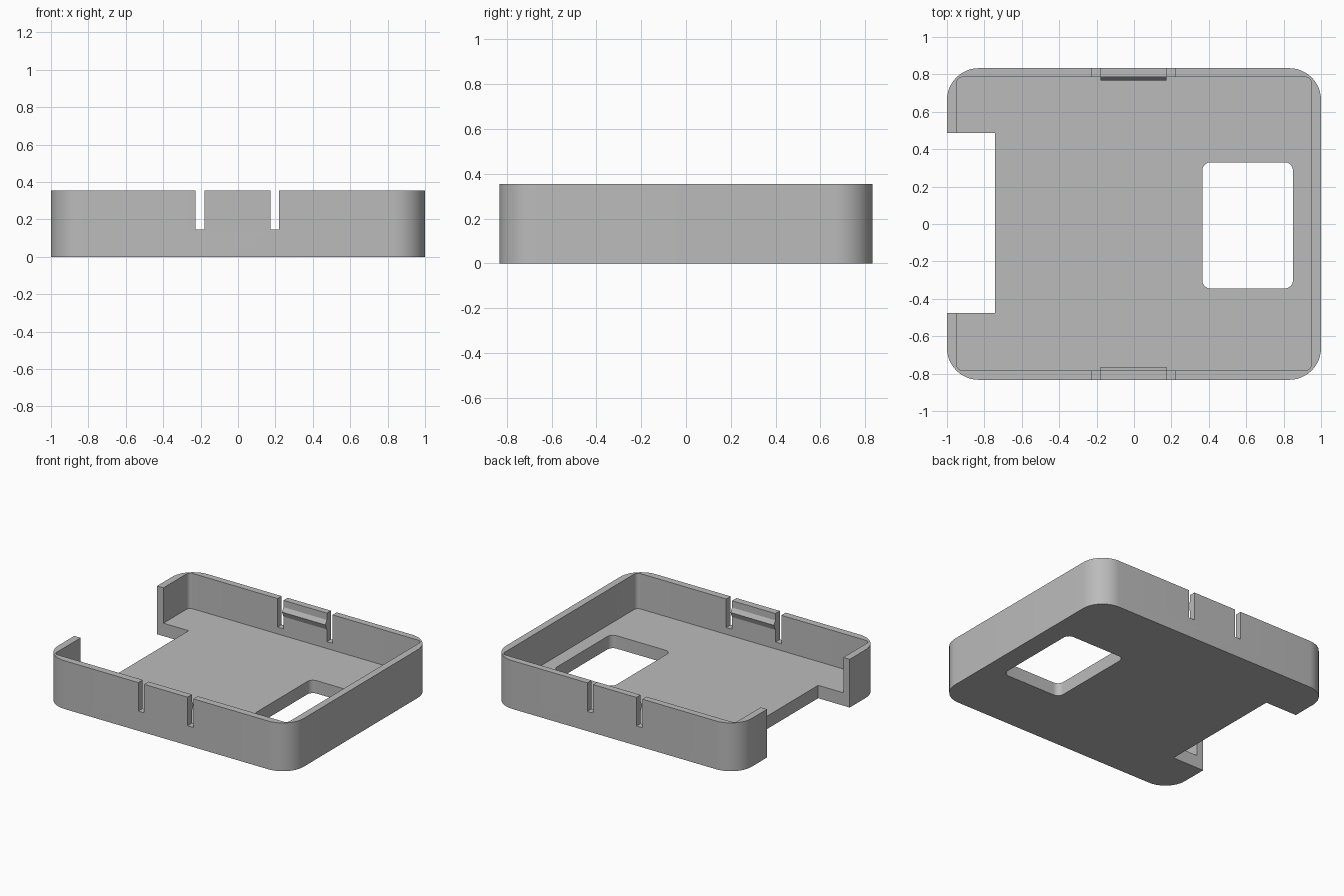
import bpy, bmesh
from math import sin, cos, pi, radians

default = bpy.data.objects.get("Cube")
if default:
    bpy.data.objects.remove(default, do_unlink=True)

HEIGHT, FLOOR = 0.355, 0.095

grey = bpy.data.materials.new("plain grey")
grey.use_nodes = True
colour = (0.5, 0.5, 0.5, 1)
grey.diffuse_color = colour
grey.node_tree.nodes["Principled BSDF"].inputs["Base Color"].default_value = colour


def rounded(x0, x1, y0, y1, r, steps=12):
    """Outline of a rectangle with rounded corners, counter-clockwise."""
    if r == 0:
        return [(x0, y0), (x1, y0), (x1, y1), (x0, y1)]
    centres = [(x1 - r, y1 - r), (x0 + r, y1 - r), (x0 + r, y0 + r), (x1 - r, y0 + r)]
    return [(cx + r * cos(a), cy + r * sin(a))
            for k, (cx, cy) in enumerate(centres)
            for a in [(k + i / steps) * pi / 2 for i in range(steps + 1)]]


def extrude(name, points, offset):
    """Solid made by sweeping a flat 3D outline along an offset."""
    bm = bmesh.new()
    face = bm.faces.new([bm.verts.new(p) for p in points])
    top = bmesh.ops.extrude_face_region(bm, geom=[face], use_keep_orig=True)
    bmesh.ops.translate(bm, vec=offset,
                        verts=[v for v in top["geom"] if isinstance(v, bmesh.types.BMVert)])
    bmesh.ops.recalc_face_normals(bm, faces=bm.faces)
    mesh = bpy.data.meshes.new(name)
    bm.to_mesh(mesh)
    bm.free()
    mesh.materials.append(grey)
    obj = bpy.data.objects.new(name, mesh)
    bpy.context.collection.objects.link(obj)
    return obj


def prism(name, x0, x1, y0, y1, z0, z1, r=0):
    return extrude(name, [(x, y, z0) for x, y in rounded(x0, x1, y0, y1, r)], (0, 0, z1 - z0))


# Tray body
tray = prism("tray", -1, 1, -0.833, 0.833, 0, HEIGHT, 0.17)

# Hollow, floor window, side notch and the clip slots through both long walls
cutters = [
    prism("hollow_cutter", -0.948, 0.948, -0.782, 0.785, FLOOR, 1, 0.03),
    prism("window_cutter", 0.365, 0.85, -0.345, 0.33, -1, 1, 0.045),
    prism("notch_cutter", -2, -0.743, -0.475, 0.487, -1, 1),
    prism("left_slot_cutter", 0.173, 0.22, -2, 2, 0.145, 1),
    prism("right_slot_cutter", -0.228, -0.18, -2, 2, 0.145, 1),
]
for cutter in cutters:
    cutter.hide_render = True
    mod = tray.modifiers.new(cutter.name, "BOOLEAN")
    mod.operation, mod.solver, mod.object = "DIFFERENCE", "EXACT", cutter

# Bake the cuts and remove the cutters
graph = bpy.context.evaluated_depsgraph_get()
baked = bpy.data.meshes.new_from_object(tray.evaluated_get(graph))
tray.modifiers.clear()
tray.data = baked
for cutter in cutters:
    bpy.data.objects.remove(cutter, do_unlink=True)

# Wedge ridges on the inside of the two clip tongues
for name, side, wall in (("back_clip_ridge", 1, 0.785), ("front_clip_ridge", -1, 0.782)):
    profile = [(wall + 0.01, 0.305), (wall, 0.305), (wall - 0.017, 0.275),
               (wall, 0.235), (wall + 0.01, 0.235)]
    extrude(name, [(-0.18, side * y, z) for y, z in profile], (0.353, 0, 0))

# Smooth rounded corners, sharp edges elsewhere
bpy.ops.object.select_all(action="DESELECT")
tray.select_set(True)
bpy.context.view_layer.objects.active = tray
bpy.ops.object.shade_smooth_by_angle(angle=radians(30))
